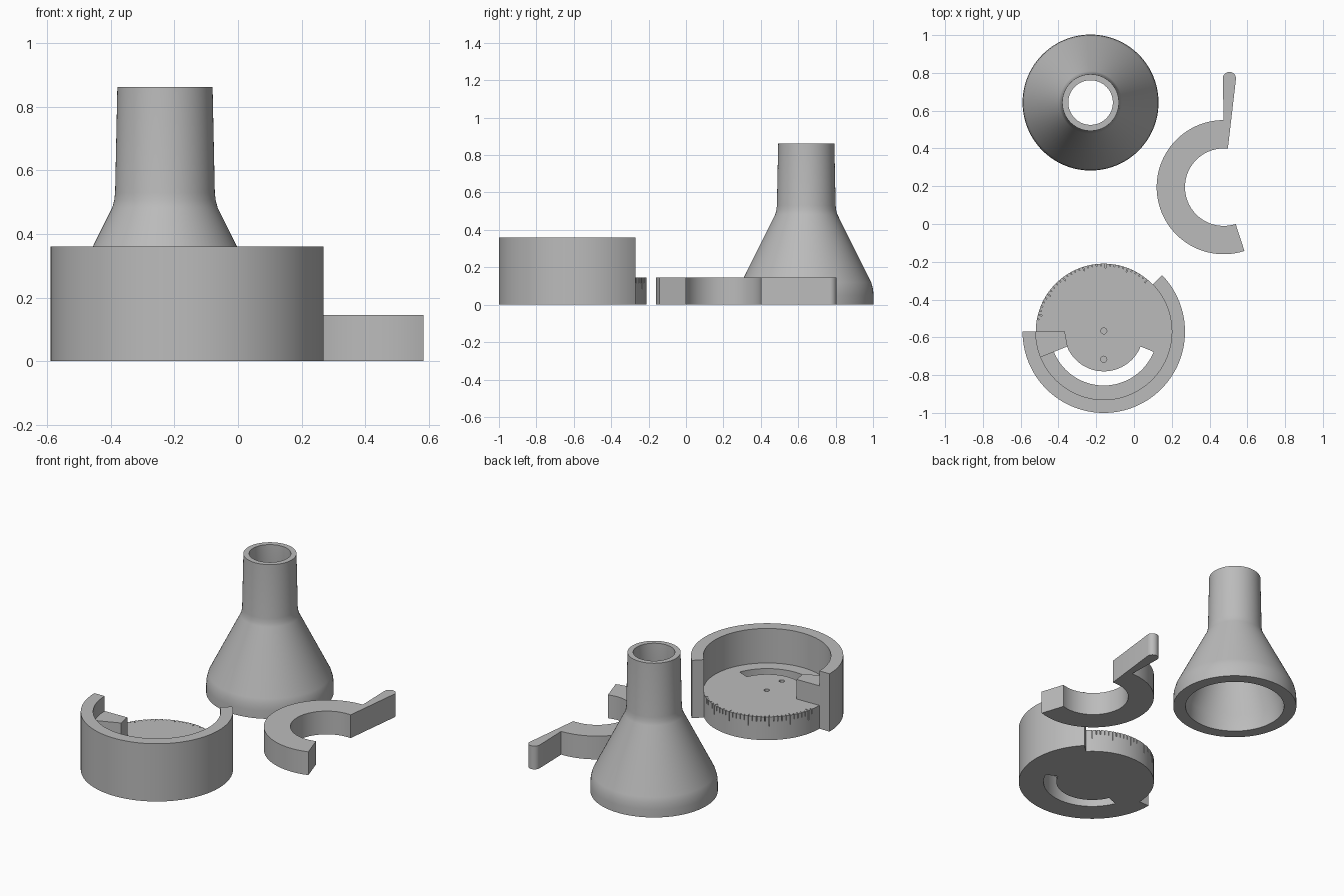
import bpy, bmesh
from math import sin, cos, radians, pi

if "Cube" in bpy.data.objects:
    bpy.data.objects.remove(bpy.data.objects["Cube"], do_unlink=True)

grey = bpy.data.materials.new("plain grey")
grey.use_nodes = True
GREY = (0.5, 0.5, 0.5, 1)
grey.diffuse_color = GREY
grey.node_tree.nodes["Principled BSDF"].inputs["Base Color"].default_value = GREY


def finish(name, bm, loc=(0, 0)):
    bmesh.ops.recalc_face_normals(bm, faces=bm.faces)
    me = bpy.data.meshes.new(name)
    bm.to_mesh(me)
    bm.free()
    me.materials.append(grey)
    ob = bpy.data.objects.new(name, me)
    ob.location = (loc[0], loc[1], 0)
    bpy.context.collection.objects.link(ob)
    return ob


def arc(r, a, b, step=2, c=(0, 0)):
    n = max(1, round(abs(b - a) / step))
    angles = [radians(a + (b - a) * i / n) for i in range(n + 1)]
    return [(c[0] + r * cos(t), c[1] + r * sin(t)) for t in angles]


def add_prism(bm, outline, z0, z1):
    base = bm.faces.new([bm.verts.new((x, y, z0)) for x, y in outline])
    new = bmesh.ops.extrude_face_region(bm, geom=[base], use_keep_orig=True)["geom"]
    top = [v for v in new if isinstance(v, bmesh.types.BMVert)]
    bmesh.ops.translate(bm, verts=top, vec=(0, 0, z1 - z0))


def prism(name, outline, z0, z1, loc):
    bm = bmesh.new()
    add_prism(bm, outline, z0, z1)
    return finish(name, bm, loc)


def cut(target, cutter):
    cutter.hide_render = True
    cutter.hide_viewport = True
    cutter.display_type = 'WIRE'
    mod = target.modifiers.new(cutter.name, 'BOOLEAN')
    mod.operation = 'DIFFERENCE'
    mod.solver = 'EXACT'
    mod.object = cutter


def smooth(ob):
    bpy.ops.object.select_all(action='DESELECT')
    ob.select_set(True)
    bpy.context.view_layer.objects.active = ob
    for mod in list(ob.modifiers):
        bpy.ops.object.modifier_apply(modifier=mod.name)
    bpy.ops.object.shade_smooth_by_angle(angle=radians(30))


LOW, HIGH = 0.145, 0.36     # floor and rim heights
START, END = 180, 404       # sweep of the cup wall
INNER, OUTER = 0.36, 0.43

# Funnel: one closed profile turned about its axis
profile = [(0.36, 0), (0.36, 0.05), (0.357, 0.085), (0.347, 0.12), (0.166, 0.483),
           (0.16, 0.505), (0.157, 0.53), (0.15, 0.863), (0.118, 0.863),
           (0.118, 0.51), (0.285, 0.1), (0.288, 0)]
bm = bmesh.new()
SEG = 96
rings = [[bm.verts.new((r * cos(2 * pi * i / SEG), r * sin(2 * pi * i / SEG), z))
          for i in range(SEG)] for r, z in profile]
for k, ring in enumerate(rings):
    after = rings[(k + 1) % len(rings)]
    for i in range(SEG):
        j = (i + 1) % SEG
        bm.faces.new((ring[i], ring[j], after[j], after[i]))
smooth(finish("funnel", bm, (-0.23, 0.643)))

# Cup: disc with a partial wall, hollowed above the floor
CUP = (-0.16, -0.57)
cup = prism("cup", arc(INNER, END - 360, START) + arc(OUTER, START, END), 0, HIGH, CUP)
cutters = [prism("cup_hollow", arc(0.5, END - 360, START) + arc(INNER, START, END),
                 LOW, 0.5, CUP)]

# Curved slot through the floor
cutters.append(prism("floor_slot", arc(0.285, 202, 338) + arc(0.21, 338, 202),
                     -0.1, 0.2, CUP))

# Two blind holes and the scale ticks on the exposed edge
bm = bmesh.new()
for y in (0.004, -0.146):
    add_prism(bm, arc(0.016, 0, 345, 15, (0, y)), 0.11, 0.2)
for i in range(32):
    a = 50 + i * 3.85
    long = i % 5 == 0
    depth = 0.022 if long else 0.012
    tick = [(cos(radians(a)) * r - sin(radians(a)) * w, sin(radians(a)) * r + cos(radians(a)) * w)
            for r, w in ((INNER - depth, -0.002), (0.39, -0.002),
                         (0.39, 0.002), (INNER - depth, 0.002))]
    add_prism(bm, tick, 0.085 if long else 0.115, 0.2)
cutters.append(finish("holes_and_ticks", bm, CUP))
for c in cutters:
    cut(cup, c)
smooth(cup)
for c in cutters:
    bpy.data.objects.remove(c, do_unlink=True)

# Stop block standing on the floor against the wall
prism("stop_block", [(-0.192, -0.078), (-0.207, 0.004)] + arc(0.365, 180, 202),
      LOW - 0.002, 0.267, CUP)

# Lever: open ring with a tapering round-tipped handle
RING = (0.475, 0.195)
outline = (arc(0.355, 288, 90) + arc(0.035, 180, 0, 10, (0.03, 0.575))
           + [(0.022, 0.205)] + arc(0.205, 90, 288))
smooth(prism("lever", outline, 0, LOW, RING))
